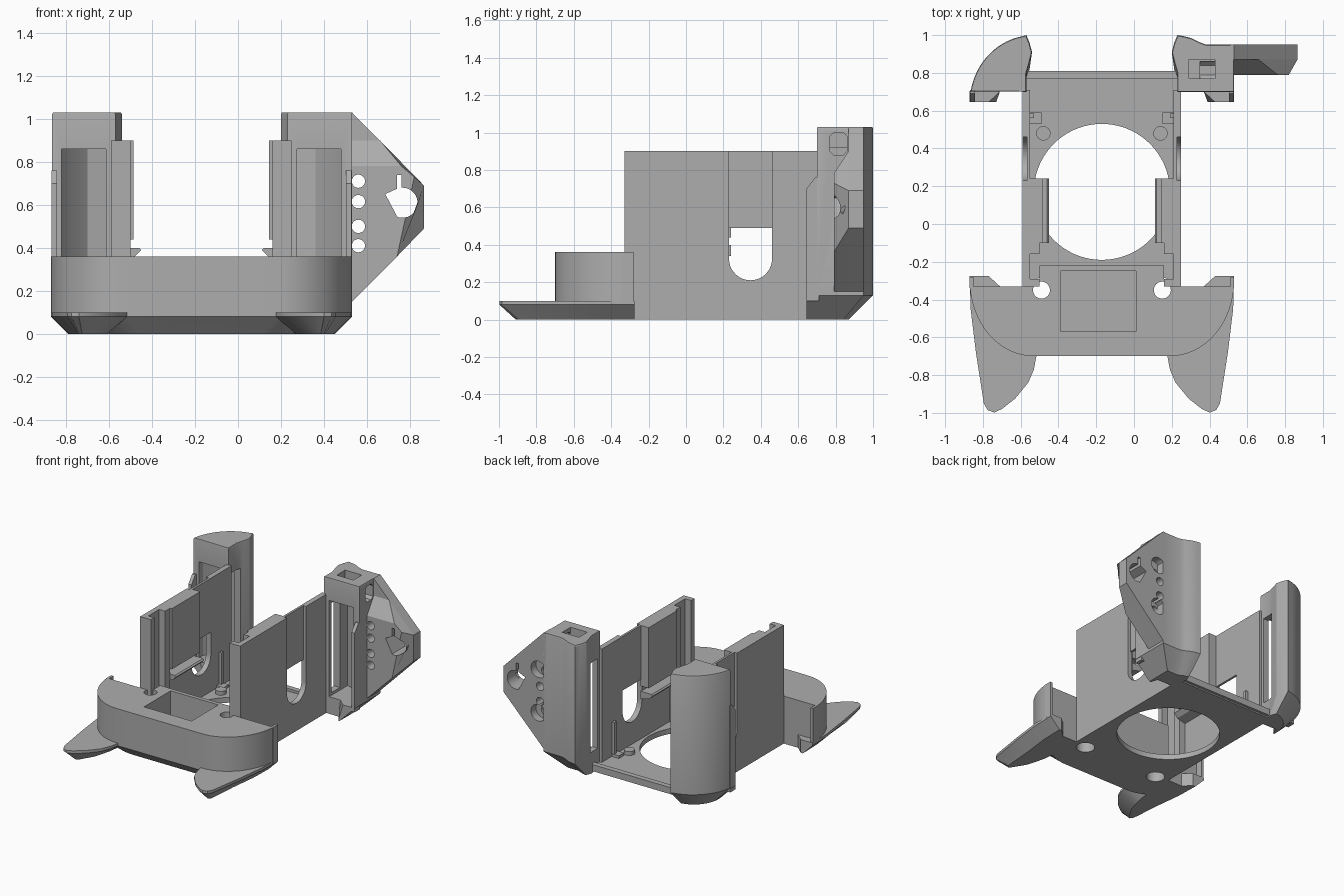
import bpy, bmesh, math
from mathutils import Vector

if "Cube" in bpy.data.objects:
    bpy.data.objects.remove(bpy.data.objects["Cube"])

CX = -0.17  # symmetry axis of the tray
grey = bpy.data.materials.new("matte grey")
grey.diffuse_color = (0.42, 0.42, 0.42, 1)
grey.use_nodes = True
grey.node_tree.nodes["Principled BSDF"].inputs["Base Color"].default_value = grey.diffuse_color


def loft(name, rings):
    """Closed solid through rings of equal point count."""
    bm = bmesh.new()
    vs = [[bm.verts.new(p) for p in r] for r in rings]
    n = len(vs[0])
    bm.faces.new(vs[0])
    bm.faces.new(vs[-1])
    for a, b in zip(vs, vs[1:]):
        for i in range(n):
            j = (i + 1) % n
            bm.faces.new((a[i], a[j], b[j], b[i]))
    bmesh.ops.recalc_face_normals(bm, faces=bm.faces)
    me = bpy.data.meshes.new(name)
    bm.to_mesh(me)
    bm.free()
    me.materials.append(grey)
    ob = bpy.data.objects.new(name, me)
    bpy.context.collection.objects.link(ob)
    return ob


def prism(name, pts, axis, a, b):
    put = {'x': lambda p, d: (d, p[0], p[1]), 'y': lambda p, d: (p[0], d, p[1]),
           'z': lambda p, d: (p[0], p[1], d)}[axis]
    return loft(name, [[put(p, d) for p in pts] for d in (a, b)])


def box(name, x0, x1, y0, y1, z0, z1):
    return prism(name, [(x0, y0), (x1, y0), (x1, y1), (x0, y1)], 'z', z0, z1)


def arc(cx, cy, rx, ry, a0, a1, n):
    return [(cx + rx * math.cos(math.radians(a0 + (a1 - a0) * i / n)),
             cy + ry * math.sin(math.radians(a0 + (a1 - a0) * i / n))) for i in range(n + 1)]


def disc(cx, cy, r, n=32):
    return arc(cx, cy, r, r, 0, 360, n)[:-1]


def cut(ob, *cutters):
    for c in cutters:
        m = ob.modifiers.new("cut", 'BOOLEAN')
        m.operation, m.solver, m.object = 'DIFFERENCE', 'EXACT', c
        bpy.context.view_layer.objects.active = ob
        bpy.ops.object.modifier_apply(modifier=m.name)
        bpy.data.objects.remove(c)


def side(pts, s):
    return [(CX + s * u, y) for u, y in pts]


def sbox(name, s, u0, u1, *rest):
    return box(name, CX + s * u0, CX + s * u1, *rest)


# Floor plate with the large round opening
floor = box("floor_plate", CX - 0.41, CX + 0.41, -0.4, 0.79, 0, 0.04)
cut(floor, prism("c", disc(CX, 0.17, 0.36, 72), 'z', -1, 1))
for s in (1, -1):
    cut(floor, prism("c", disc(CX + s * 0.32, -0.35, 0.065), 'z', -1, 1))
box("rear_lip", CX - 0.40, CX + 0.40, 0.77, 0.81, 0.01, 0.06)


# Front bumper: rounded corners and chamfered bottom edge
def bumper_ring(hw, yf, z):
    q = arc(hw - 0.34, yf + 0.40, 0.34, 0.40, 0, -90, 16)
    pts = [(hw, -0.33)] if yf + 0.40 < -0.34 else []
    half = pts + q
    right = [(CX + u, min(y, -0.30), z) for u, y in half]
    return right + [(2 * CX - x, y, z) for x, y, z in reversed(right)]


def bumper_body(z0, z1, i0, i1):
    return loft("front_bumper", [bumper_ring(0.70 - i0, -0.70 + i0, z0),
                                 bumper_ring(0.70 - i1, -0.70 + i1, z1)])


bumpers = [bumper_body(0.08, 0.36, 0, 0), bumper_body(0, 0.08, 0.08, 0)]
inner = box("bumper_inner_block", CX - 0.33, CX + 0.33, -0.33, -0.22, 0.04, 0.36)
for s in (1, -1):
    cut(bumpers[0], sbox("c", s, 0.42, 0.9, -0.33, 0, -1, 1))
    cut(bumpers[1], sbox("c", s, 0.42, 0.9, -0.33, 0, -1, 1))
for ob in bumpers + [inner]:
    cut(ob, box("c", -0.39, 0.01, -0.57, -0.25, 0.035, 1))
    for s in (1, -1):
        cut(ob, prism("c", disc(CX + s * 0.32, -0.35, 0.045), 'z', -1, 1),
            prism("c", disc(CX + s * 0.32, -0.35, 0.065), 'z', -1, 0.22))

WING_TOP = [(0.70, -0.275), (0.695, -0.45), (0.667, -0.68), (0.625, -0.95), (0.605, -0.985),
            (0.57, -0.998), (0.53, -0.98), (0.46, -0.925), (0.39, -0.84), (0.36, -0.77),
            (0.345, -0.69), (0.40, -0.5), (0.54, -0.33), (0.60, -0.275)]
WING_LOW = [(0.62, -0.275), (0.615, -0.45), (0.59, -0.66), (0.575, -0.85), (0.57, -0.89),
            (0.555, -0.91), (0.54, -0.90), (0.51, -0.85), (0.48, -0.80), (0.46, -0.74),
            (0.44, -0.66), (0.42, -0.5), (0.54, -0.33), (0.60, -0.275)]
# Pillar outlines: rounded corner on the left, flattened back on the right
INNER_EDGE = [(0.40, 1.0), (0.383, 0.96), (0.37, 0.91), (0.385, 0.85), (0.40, 0.80), (0.40, 0.70)]
PILLAR = {-1: arc(0.36, 0.64, 0.34, 0.36, 10, 80, 18) + INNER_EDGE,
          1: [(0.70, 0.70), (0.70, 0.95), (0.55, 0.95), (0.51, 0.965), (0.47, 0.985),
              (0.43, 0.995)] + INNER_EDGE}
CAVITY = [(0.445, 0.5), (0.65, 0.5), (0.65, 0.75), (0.60, 0.83), (0.53, 0.90), (0.445, 0.92)]

for s in (1, -1):
    n = "right" if s > 0 else "left"
    # Front foot wing and lip at the end of the bumper
    loft(n + "_foot_wing", [[(x, y, z) for x, y in side(p, s)]
                            for p, z in ((WING_LOW, 0), (WING_TOP, 0.08), (WING_TOP, 0.10))])
    sbox(n + "_bumper_lip", s, 0.68, 0.70, -0.34, -0.28, 0.09, 0.36)

    # Side wall with a round-bottomed slot, open right through only low down
    wall = sbox(n + "_side_wall", s, 0.38, 0.42, -0.33, 0.71, 0, 0.90)
    u_end = arc(0.345, 0.325, 0.115, 0.115, 180, 360, 20)
    cut(wall, prism("c", u_end + [(0.46, 0.49), (0.23, 0.49)], 'x', CX + s * 0.3, CX + s * 0.5),
        prism("c", u_end + [(0.46, 1), (0.23, 1)], 'x', CX + s * 0.397, CX + s * 0.5))
    # Thick inner panel, ledge and ribs
    sbox(n + "_inner_panel", s, 0.315, 0.385, -0.10, 0.24, 0.44, 0.90)
    prism(n + "_ledge", [(CX + s * u, z) for u, z in
                         ((0.385, 0.34), (0.31, 0.36), (0.28, 0.39), (0.29, 0.40), (0.385, 0.40))],
          'y', -0.10, 0.24)
    sbox(n + "_front_rib", s, 0.33, 0.385, -0.33, -0.29, 0.3, 0.90)
    sbox(n + "_middle_rib", s, 0.33, 0.385, -0.16, -0.10, 0.04, 0.90)
    # Raised corner pad and screw boss
    sbox(n + "_corner_pad", s, 0.32, 0.39, 0.53, 0.59, 0.03, 0.06)
    prism(n + "_boss", disc(CX + s * 0.31, 0.48, 0.038, 24), 'z', 0.03, 0.07)
    sbox(n + "_thin_rib", s, 0.36, 0.385, 0.56, 0.585, 0.03, 0.30)

    # Rear pillar, hollow from the front, with a window in its inner side
    body = PILLAR[s]
    low = [(0.40 + 0.57 * (u - 0.40), 0.70 + 0.57 * (y - 0.70)) for u, y in body]
    cap = [(0.53 + 0.975 * (u - 0.53), 0.80 + 0.975 * (y - 0.80)) for u, y in body]
    pillar = loft(n + "_rear_pillar", [[(x, y, z) for x, y in side(p, s)] for p, z in
                                       ((low, 0), (body, 0.13), (body, 1.02), (cap, 1.03))])
    cut(pillar, prism("c", side(CAVITY, s), 'z', 0.13, 0.86),
        sbox("c", s, 0.3, 0.5, 0.73, 0.83, 0.15, 0.83))
    if s > 0:  # cable passage from the top out through the side
        cut(pillar, box("c", 0.29, 0.43, 0.77, 0.87, 0.92, 1.2),
            prism("c", [(0.77, 0.90), (0.79, 0.88), (0.84, 0.88), (0.86, 0.90), (0.86, 0.98),
                        (0.84, 1.0), (0.79, 1.0), (0.77, 0.98)], 'x', 0.35, 0.7))
    prism(n + "_pillar_lip", [(0.71, 0.1), (0.645, 0.1), (0.645, 0.70), (0.69, 0.76), (0.71, 0.76)],
          'x', CX + s * 0.672, CX + s * 0.698)
    foot_top = [(0.70, 0.645), (0.60, 0.645), (0.54, 0.70), (0.70, 0.705)]
    foot_low = [(0.57, 0.645), (0.56, 0.645), (0.54, 0.70), (0.57, 0.705)]
    loft(n + "_pillar_foot", [[(x, y, z) for x, y in side(p, s)]
                              for p, z in ((foot_low, 0), (foot_top, 0.13))])

# Side bracket: back plate plus a thicker faceted front
plate = prism("bracket_plate", [(0.51, 1.03), (0.53, 1.03), (0.865, 0.69), (0.865, 0.49),
                                (0.53, 0.15), (0.51, 0.15)], 'y', 0.87, 0.95)
front = loft("bracket_front", [
    [(x, 0.79, z) for x, z in ((0.51, 0.78), (0.76, 0.78), (0.82, 0.73), (0.74, 0.36), (0.51, 0.13))],
    [(x, 0.87, z) for x, z in ((0.51, 0.90), (0.66, 0.90), (0.865, 0.69), (0.865, 0.49), (0.51, 0.13))]])
for ob in (plate, front):
    # keyed hole with a pointed side and a top notch
    cut(ob, prism("c", [(0.685, 0.65)] + arc(0.765, 0.61, 0.07, 0.07, 110, -110, 24), 'y', 0.5, 1.2),
        box("c", 0.74, 0.76, 0.5, 1.2, 0.64, 0.74))
    for z in (0.71, 0.615, 0.50, 0.41):
        cut(ob, prism("c", disc(0.56, z, 0.031, 20), 'y', 0.5, 1.2))
for z in (0.74, 0.41):  # rear counterbores
    cut(plate, prism("c", disc(0.575, z, 0.062), 'y', 0.89, 1.2))

# Crisp edges with smooth curves
for ob in bpy.data.objects:
    ob.select_set(True)
    bpy.context.view_layer.objects.active = ob
bpy.ops.object.shade_smooth_by_angle(angle=math.radians(25))
